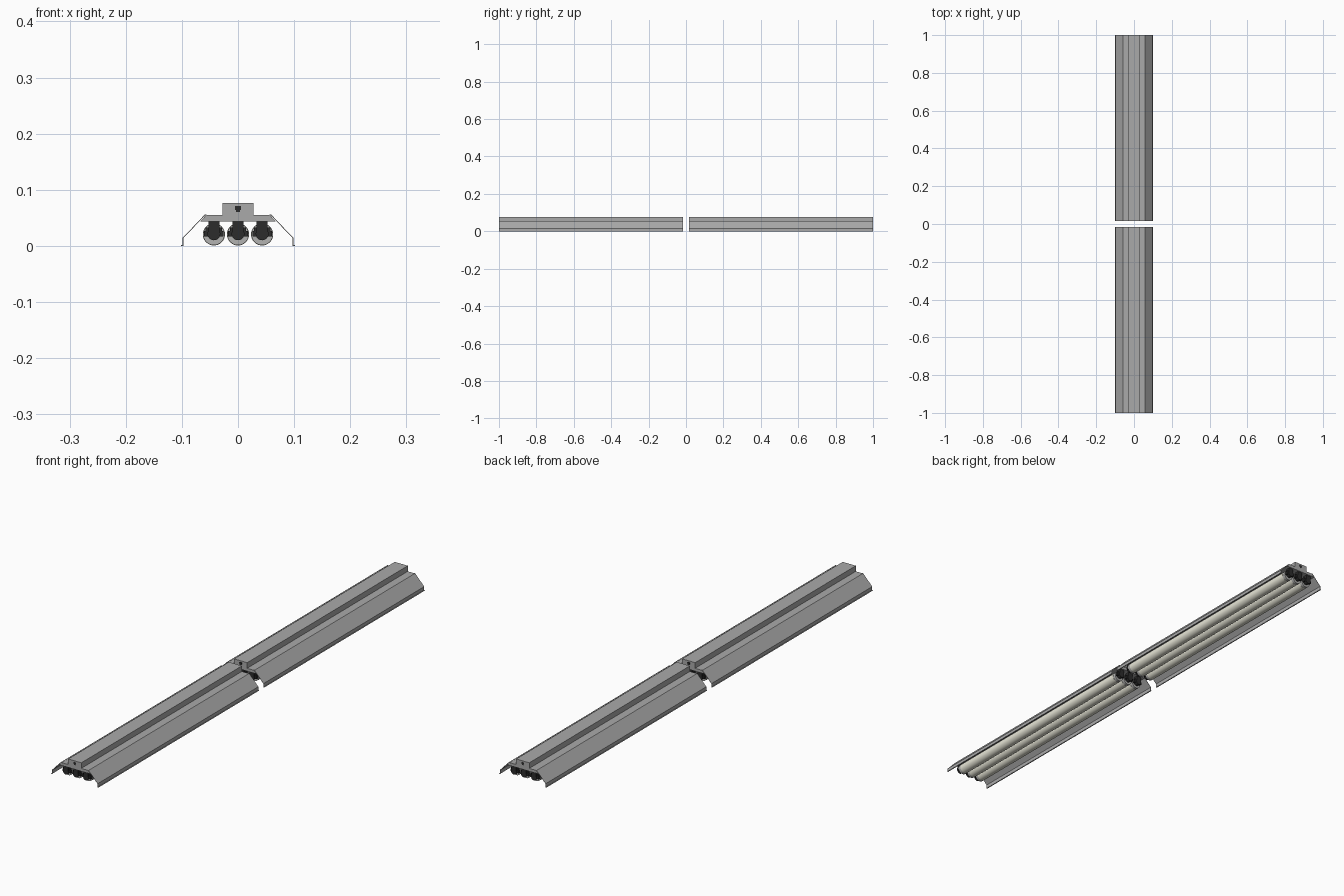
import bpy, bmesh, math
from mathutils import Matrix

if "Cube" in bpy.data.objects:
    bpy.data.objects.remove(bpy.data.objects["Cube"])

HALF = 0.492          # half length of one fixture
CENTRES = (-0.508, 0.508)
TUBE_X = (-0.043, 0.0, 0.043)
TUBE_Z = 0.0205
TUBE_R = 0.0198


def material(name, rgb):
    m = bpy.data.materials.new(name)
    m.diffuse_color = (*rgb, 1)
    m.use_nodes = True
    m.node_tree.nodes["Principled BSDF"].inputs["Base Color"].default_value = m.diffuse_color
    return m


steel = material("grey steel", (0.40, 0.40, 0.40))
glass = material("warm white tube", (0.80, 0.79, 0.68))
metal = material("tube cap metal", (0.45, 0.45, 0.44))
black = material("black plastic", (0.025, 0.025, 0.025))


def finish(bm, name, mat, smooth=False):
    bmesh.ops.recalc_face_normals(bm, faces=bm.faces)
    me = bpy.data.meshes.new(name)
    bm.to_mesh(me)
    bm.free()
    me.materials.append(mat)
    ob = bpy.data.objects.new(name, me)
    bpy.context.collection.objects.link(ob)
    if smooth:
        bpy.ops.object.select_all(action='DESELECT')
        ob.select_set(True)
        bpy.context.view_layer.objects.active = ob
        bpy.ops.object.shade_smooth_by_angle(angle=math.radians(35))
    return ob


def extrude(name, profile, y0, y1, mat):
    """Closed (x, z) profile extruded along y."""
    bm = bmesh.new()
    a = [bm.verts.new((x, y0, z)) for x, z in profile]
    b = [bm.verts.new((x, y1, z)) for x, z in profile]
    n = len(profile)
    bm.faces.new(a)
    bm.faces.new(b)
    for i in range(n):
        j = (i + 1) % n
        bm.faces.new((a[i], a[j], b[j], b[i]))
    return finish(bm, name, mat)


def box(bm, cx, cy, cz, sx, sy, sz):
    bmesh.ops.create_cube(bm, size=1, matrix=Matrix.Translation((cx, cy, cz))
                          @ Matrix.Diagonal((sx, sy, sz, 1)))


def rod(bm, x, y0, y1, z, r, n=32):
    bmesh.ops.create_cone(bm, cap_ends=True, segments=n, radius1=r, radius2=r,
                          depth=abs(y1 - y0),
                          matrix=Matrix.Translation((x, (y0 + y1) / 2, z))
                          @ Matrix.Rotation(math.pi / 2, 4, 'X'))


# housing: raised gear box on a tapered tray
right = [(0.067, 0.0435), (0.058, 0.0535), (0.058, 0.0548), (0.028, 0.0548), (0.028, 0.0765)]
housing = right + [(-x, z) for x, z in reversed(right)]

# one reflector wing: slope, drop edge and small foot lip
wing = [(0.056, 0.0555), (0.0595, 0.0555), (0.0985, 0.0145), (0.0985, 0.0012), (0.1015, 0.0012),
        (0.1015, 0.0), (0.0973, 0.0), (0.0973, 0.014), (0.0585, 0.0543), (0.056, 0.0543)]

for k, yc in enumerate(CENTRES):
    tag = ("front", "back")[k]
    y0, y1 = yc - HALF, yc + HALF
    extrude(tag + "_housing", housing, y0, y1, steel)
    extrude(tag + "_right_reflector", wing, y0, y1, steel)
    extrude(tag + "_left_reflector", [(-x, z) for x, z in wing], y0, y1, steel)

    # glass tubes with metal end caps
    tubes, caps = bmesh.new(), bmesh.new()
    for x in TUBE_X:
        rod(tubes, x, y0 + 0.034, y1 - 0.034, TUBE_Z, TUBE_R)
        for e in (-1, 1):
            end = yc + e * HALF
            rod(caps, x, end - e * 0.034, end - e * 0.022, TUBE_Z, TUBE_R * 0.97)
    finish(tubes, tag + "_tubes", glass, True)
    finish(caps, tag + "_tube_caps", metal, True)

    # lamp holders: stem, round socket and side arms; plus cable entry on the end
    hold, entry = bmesh.new(), bmesh.new()
    for e in (-1, 1):
        end = yc + e * HALF
        for x in TUBE_X:
            box(hold, x, end - e * 0.014, 0.0325, 0.020, 0.016, 0.023)
            rod(hold, x, end - e * 0.006, end - e * 0.022, TUBE_Z + 0.001, 0.0115, 24)
            box(hold, x, end - e * 0.016, TUBE_Z + 0.001, 0.035, 0.010, 0.010)
            box(hold, x, end - e * 0.016, TUBE_Z + 0.009, 0.029, 0.010, 0.006)
        box(entry, 0, end, 0.0675, 0.011, 0.002, 0.007)
        box(entry, 0, end, 0.0625, 0.007, 0.002, 0.004)
    finish(hold, tag + "_lamp_holders", black, True)
    finish(entry, tag + "_cable_entries", black)
